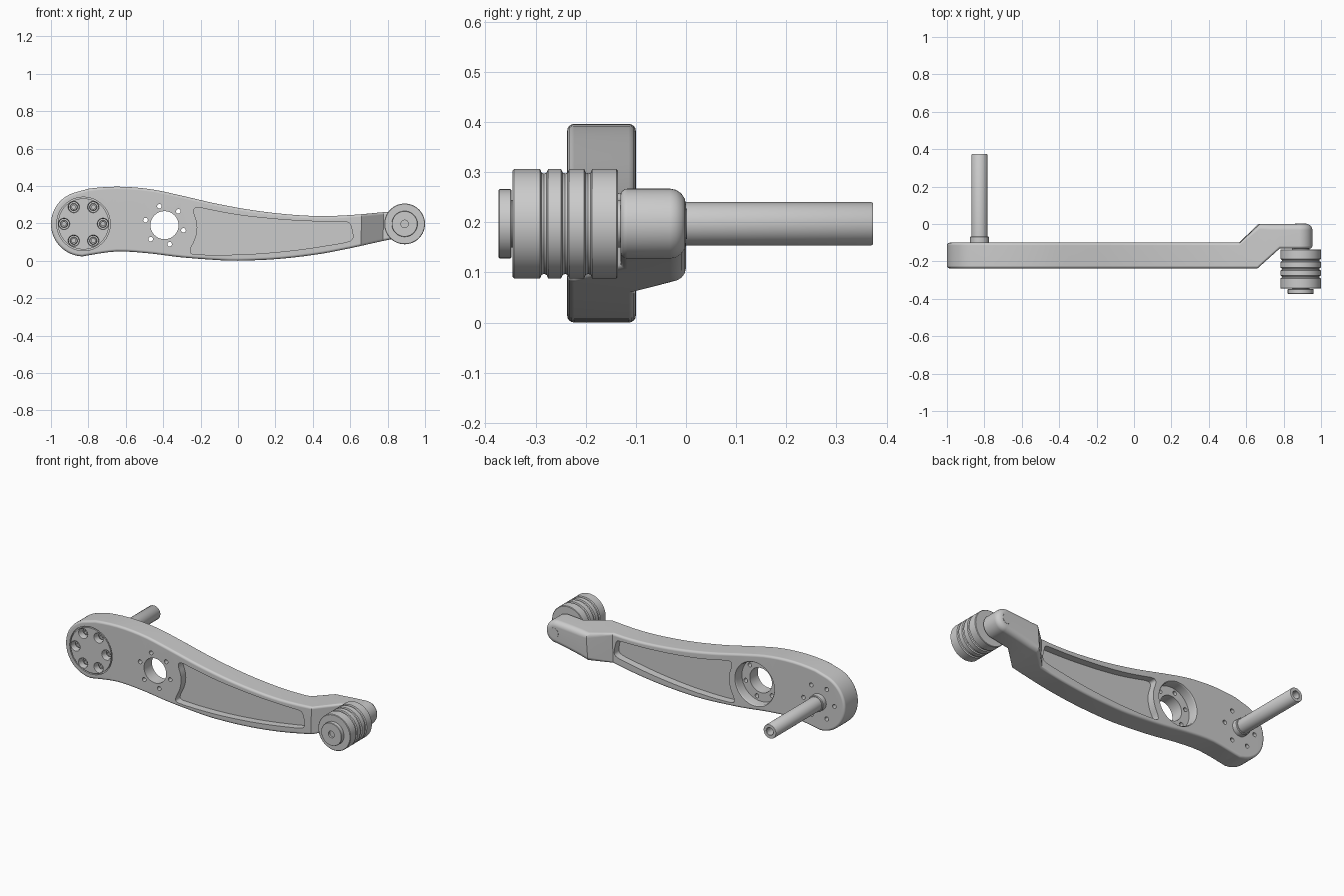
import bpy, bmesh
from math import sin, cos, pi, radians

if "Cube" in bpy.data.objects:
    bpy.data.objects.remove(bpy.data.objects["Cube"])

HUB = (-0.826, 0.197)
BORE = (-0.393, 0.19)
AXLE = (0.891, 0.197)


def make(name, bm, smooth=True):
    bmesh.ops.recalc_face_normals(bm, faces=bm.faces)
    me = bpy.data.meshes.new(name)
    bm.to_mesh(me)
    bm.free()
    ob = bpy.data.objects.new(name, me)
    bpy.context.collection.objects.link(ob)
    if smooth:
        shade(ob)
    return ob


def shade(ob):
    bpy.ops.object.select_all(action='DESELECT')
    ob.select_set(True)
    bpy.context.view_layer.objects.active = ob
    bpy.ops.object.shade_smooth_by_angle(angle=radians(35))


def add_lathe(bm, pts, c, n=48, closed=False):
    """Revolve (radius, y) points about a y axis through c = (x, z)."""
    rings = [[bm.verts.new((c[0] + r * cos(2 * pi * i / n), y, c[1] + r * sin(2 * pi * i / n)))
              for i in range(n)] for r, y in pts]
    for a, b in zip(rings, rings[1:] + ([rings[0]] if closed else [])):
        for i in range(n):
            j = (i + 1) % n
            bm.faces.new((a[i], a[j], b[j], b[i]))
    if not closed:
        bm.faces.new(rings[0])
        bm.faces.new(rings[-1])


def lathe(name, pts, centres, n=48, closed=False, smooth=True):
    bm = bmesh.new()
    for c in centres:
        add_lathe(bm, pts, c, n, closed)
    return make(name, bm, smooth)


def prism(name, pts, y0, y1):
    bm = bmesh.new()
    a = [bm.verts.new((x, y0, z)) for x, z in pts]
    b = [bm.verts.new((x, y1, z)) for x, z in pts]
    bm.faces.new(a)
    bm.faces.new(b)
    for i in range(len(a)):
        j = (i + 1) % len(a)
        bm.faces.new((a[i], a[j], b[j], b[i]))
    return make(name, bm, False)


def circle_of(c, r, start, n=6):
    return [(c[0] + r * cos(radians(start) + 2 * pi * i / n),
             c[1] + r * sin(radians(start) + 2 * pi * i / n)) for i in range(n)]


def curve(keys, x):
    """Smooth height through (x, z) keys."""
    n = len(keys)
    slope = lambda i: ((keys[min(i + 1, n - 1)][1] - keys[max(i - 1, 0)][1]) /
                       (keys[min(i + 1, n - 1)][0] - keys[max(i - 1, 0)][0]))
    i = max(k for k in range(n - 1) if keys[k][0] <= x or k == 0)
    (x0, z0), (x1, z1) = keys[i], keys[i + 1]
    h = x1 - x0
    t = (x - x0) / h
    return ((2 * t**3 - 3 * t**2 + 1) * z0 + (t**3 - 2 * t**2 + t) * h * slope(i) +
            (3 * t**2 - 2 * t**3) * z1 + (t**3 - t**2) * h * slope(i + 1))


def ramp(x, x0, x1, a, b):
    t = min(1, max(0, (x - x0) / (x1 - x0)))
    return a + (b - a) * t


# Arm outline: paired top and bottom points from the big end to the small end
top_keys = [(-0.871, 0.365), (-0.8, 0.385), (-0.64, 0.396), (-0.47, 0.383), (-0.31, 0.35), (-0.1, 0.302),
            (0.115, 0.265), (0.33, 0.243), (0.49, 0.239), (0.65, 0.248), (0.78, 0.26), (0.884, 0.267)]
low_keys = [(-0.826, 0.024), (-0.76, 0.036), (-0.64, 0.05), (-0.47, 0.039), (-0.31, 0.019), (-0.1, 0.003),
            (0.0, 0.0), (0.22, 0.01), (0.43, 0.035), (0.6, 0.067), (0.78, 0.107), (0.884, 0.127)]
top, low = [], []
for i in range(14):
    t = (i + 0.5) / 13.5
    for side, a in ((top, 180 - 75 * t), (low, 180 + 88 * t)):
        side.append((HUB[0] + 0.174 * cos(radians(a)), HUB[1] + 0.174 * sin(radians(a))))
for x in [-0.8 + 0.05 * i for i in range(27)] + [0.565, 0.61, 0.66, 0.67, 0.72, 0.778, 0.83]:
    top.append((x, curve(top_keys, x)))
    low.append((x, curve(low_keys, x)))
for i in range(12):
    a = radians(90 - 86 * i / 11)
    top.append((0.884 + 0.07 * cos(a), 0.197 + 0.07 * sin(a)))
    low.append((0.884 + 0.07 * cos(a), 0.197 - 0.07 * sin(a)))

# Arm body: rounded-edge layers through the thickness, with the sideways step
loop = top + low[::-1]
N, M = len(loop), len(top)


def layer(bm, back, th):
    ring = []
    for i, (x, z) in enumerate(loop):
        (ax, az), (bx, bz) = loop[i - 1], loop[(i + 1) % N]
        dx, dz = bx - ax, bz - az
        l = (dx * dx + dz * dz) ** 0.5
        r = ramp(x, 0.565, 0.7, 0.014, 0.032) if back else 0.014
        s, d = r * (1 - sin(th)), r * (1 - cos(th))
        y = ramp(x, 0.565, 0.67, -0.1, 0.0) - d if back else ramp(x, 0.66, 0.778, -0.237, -0.131) + d
        ring.append(bm.verts.new((x + dz / l * s, y, z - dx / l * s)))
    return ring


bm = bmesh.new()
steps = [pi / 2 * k / 4 for k in range(5)]
rings = [layer(bm, False, t) for t in steps] + [layer(bm, True, t) for t in reversed(steps)]
for a, b in zip(rings, rings[1:]):
    for i in range(N):
        j = (i + 1) % N
        bm.faces.new((a[i], a[j], b[j], b[i]))
for ring in (rings[0], rings[-1]):
    for i in range(M - 1):
        bm.faces.new((ring[i], ring[i + 1], ring[N - 2 - i], ring[N - 1 - i]))
arm = make("crank_arm", bm, False)

# Pocket outline with softened corners
pocket = [(-0.205, 0.285), (-0.15, 0.272), (0.0, 0.244), (0.15, 0.227), (0.3, 0.215), (0.45, 0.209),
          (0.56, 0.208), (0.595, 0.206), (0.605, 0.185), (0.615, 0.14), (0.614, 0.115), (0.59, 0.101),
          (0.53, 0.09), (0.33, 0.058), (0.1, 0.036), (-0.1, 0.03), (-0.21, 0.033), (-0.255, 0.036),
          (-0.255, 0.065), (-0.23, 0.11), (-0.217, 0.16), (-0.219, 0.21), (-0.237, 0.255), (-0.235, 0.282)]
for _ in range(2):
    pocket = [(p[0] + (q[0] - p[0]) * t, p[1] + (q[1] - p[1]) * t)
              for p, q in zip(pocket, pocket[1:] + pocket[:1]) for t in (0.25, 0.75)]
back_pocket = [(-0.25 + (x + 0.25) * 0.93, z) for x, z in pocket]

# Cutters: pockets, bore and counterbore, hub seam, bolt holes
hub_bolts = circle_of(HUB, 0.104, 0)
bore_bolts = circle_of(BORE, 0.105, -15)
cutters = [
    prism("front_pocket_cutter", pocket, -0.3, -0.192),
    prism("back_pocket_cutter", back_pocket, -0.145, -0.05),
    lathe("bore_cutter", [(0.075, -0.3), (0.075, -0.16), (0.128, -0.16), (0.128, -0.108), (0.14, -0.09)],
          [BORE], 64, smooth=False),
    lathe("bore_bolt_cutter", [(0.0125, -0.3), (0.0125, -0.13)], bore_bolts, 16, smooth=False),
    lathe("hub_seam_cutter", [(0.1365, -0.26), (0.1365, -0.225), (0.143, -0.225), (0.143, -0.26)],
          [HUB], 64, True, False),
    lathe("hub_bolt_cutter", [(0.035, -0.245), (0.027, -0.229), (0.027, -0.19)], hub_bolts, 24, smooth=False),
    lathe("hub_back_hole_cutter", [(0.0125, -0.13), (0.0125, -0.05)], hub_bolts, 16, smooth=False),
]
bpy.context.view_layer.objects.active = arm
for c in cutters:
    c.hide_render = True
    mod = arm.modifiers.new(c.name, 'BOOLEAN')
    mod.operation, mod.solver, mod.object = 'DIFFERENCE', 'EXACT', c
    bpy.ops.object.modifier_apply(modifier=mod.name)
for c in cutters:
    bpy.data.objects.remove(c)
shade(arm)
arm.modifiers.new("flat_face_normals", 'WEIGHTED_NORMAL').keep_sharp = True

# Hub bolts with sockets
lathe("hub_bolts", [(0.01, -0.2), (0.01, -0.212), (0.017, -0.212), (0.02, -0.209), (0.02, -0.185)], hub_bolts, 24)

# Shaft with collar and blind bore
lathe("shaft", [(0.05, -0.11), (0.05, -0.07), (0.047, -0.066), (0.043, -0.066), (0.043, 0.37), (0.041, 0.373),
                (0.024, 0.373), (0.022, 0.371), (0.022, 0.25)], [HUB])

# Grooved roller
profile = [(0.045, -0.346), (0.106, -0.346), (0.109, -0.343)]
for y in (-0.283, -0.241, -0.195):
    profile += [(0.109, y - 0.008), (0.102, y - 0.005), (0.1, y), (0.102, y + 0.005), (0.109, y + 0.008)]
profile += [(0.109, -0.139), (0.106, -0.136), (0.045, -0.136)]
lathe("roller", profile, [AXLE], 64, True)

# Roller pin with end cap and socket
lathe("roller_pin", [(0.02, -0.36), (0.02, -0.374), (0.067, -0.374), (0.069, -0.372), (0.069, -0.35),
                     (0.067, -0.348), (0.047, -0.348), (0.047, -0.11), (0.03, -0.1), (0.03, 0.002)], [AXLE])
